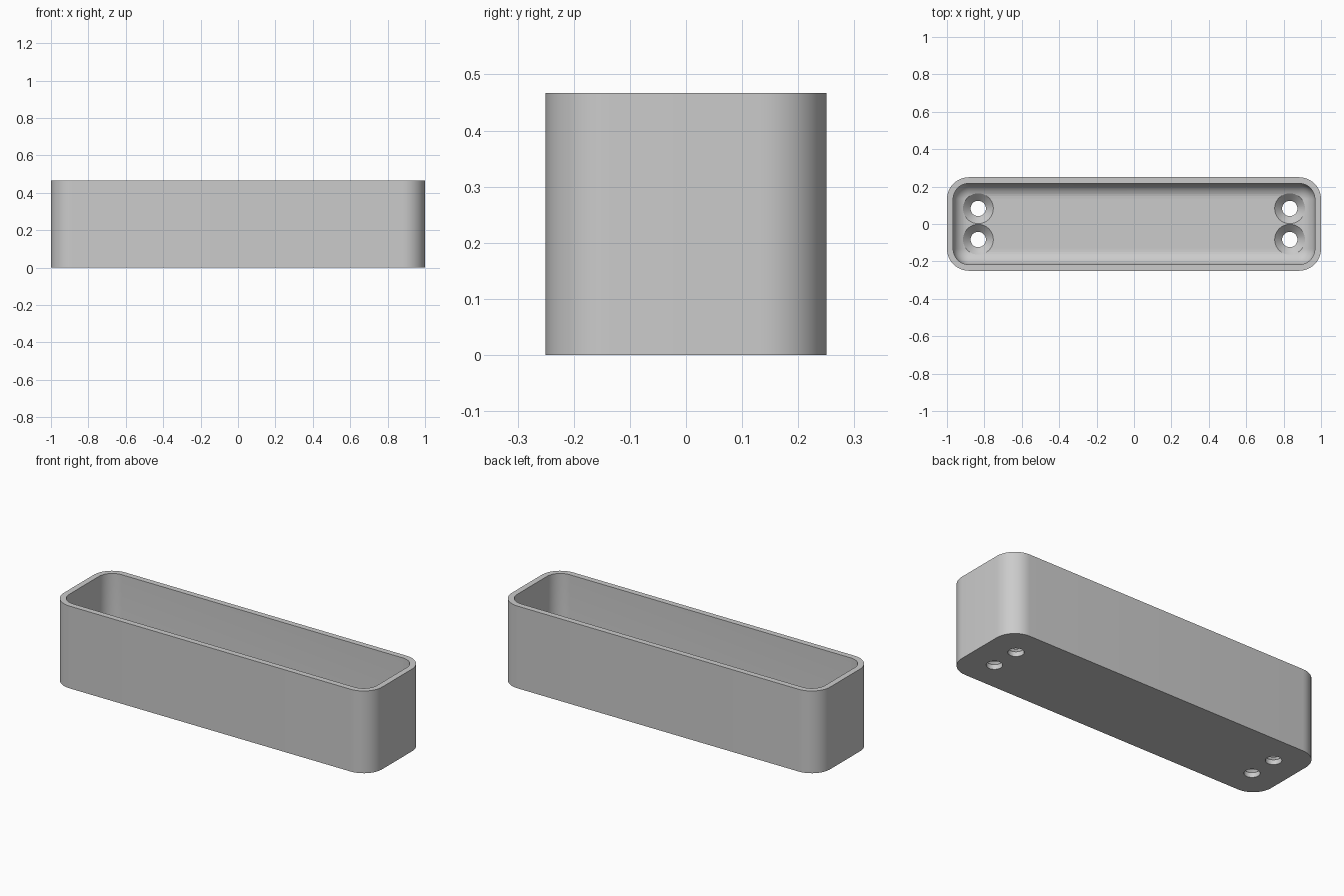
import bpy, bmesh, math

if "Cube" in bpy.data.objects:
    bpy.data.objects.remove(bpy.data.objects["Cube"])

WIDTH, DEPTH, HEIGHT = 2.0, 0.5, 0.467
WALL, FLOOR = 0.033, 0.067
CORNER, FILLET = 0.117, 0.08
HOLE_R, SINK_R = 0.041, 0.081

grey = bpy.data.materials.new("light grey plastic")
grey.use_nodes = True
colour = (0.6, 0.6, 0.6, 1)
grey.diffuse_color = colour
grey.node_tree.nodes["Principled BSDF"].inputs["Base Color"].default_value = colour


def rounded_ring(bm, inset, z, steps=12):
    """Rounded rectangle of vertices, shrunk by inset."""
    r = CORNER - inset
    cx, cy = WIDTH / 2 - CORNER, DEPTH / 2 - CORNER
    ring = []
    for quarter, (sx, sy) in enumerate([(1, 1), (-1, 1), (-1, -1), (1, -1)]):
        for i in range(steps + 1):
            a = (quarter + i / steps) * math.pi / 2
            ring.append(bm.verts.new((sx * cx + r * math.cos(a),
                                      sy * cy + r * math.sin(a), z)))
    return ring


def circle_ring(bm, x, y, radius, z, steps=40):
    return [bm.verts.new((x + radius * math.cos(i * math.tau / steps),
                          y + radius * math.sin(i * math.tau / steps), z))
            for i in range(steps)]


def loft(bm, rings):
    """Skin consecutive rings and cap both ends."""
    for a, b in zip(rings, rings[1:]):
        for i in range(len(a)):
            j = (i + 1) % len(a)
            bm.faces.new((a[i], a[j], b[j], b[i]))
    bm.faces.new(rings[0][::-1])
    bm.faces.new(rings[-1])


def finish(bm, name):
    bmesh.ops.recalc_face_normals(bm, faces=bm.faces)
    mesh = bpy.data.meshes.new(name)
    bm.to_mesh(mesh)
    bm.free()
    mesh.materials.append(grey)
    obj = bpy.data.objects.new(name, mesh)
    bpy.context.collection.objects.link(obj)
    return obj


# Open tray: outer wall, flat rim, inner wall, filleted floor
bm = bmesh.new()
rings = [rounded_ring(bm, 0, 0), rounded_ring(bm, 0, HEIGHT),
         rounded_ring(bm, WALL, HEIGHT)]
for i in range(11):
    a = i / 10 * math.pi / 2
    rings.append(rounded_ring(bm, WALL + FILLET * (1 - math.cos(a)),
                              FLOOR + FILLET * (1 - math.sin(a))))
loft(bm, rings)
tray = finish(bm, "tray")

# Four countersunk screw holes
bm = bmesh.new()
for x in (-0.833, 0.833):
    for y in (-0.083, 0.083):
        loft(bm, [circle_ring(bm, x, y, r, z) for r, z in (
            (HOLE_R, -0.05), (HOLE_R, FLOOR - 0.04),
            (SINK_R, FLOOR), (SINK_R, FLOOR + 0.1))])
cutter = finish(bm, "screw_hole_cutter")
cutter.hide_render = True

cut = tray.modifiers.new("screw holes", "BOOLEAN")
cut.operation = "DIFFERENCE"
cut.solver = "EXACT"
cut.object = cutter
bpy.context.view_layer.objects.active = tray
tray.select_set(True)
bpy.ops.object.modifier_apply(modifier=cut.name)
bpy.data.objects.remove(cutter)

bpy.ops.object.shade_smooth_by_angle(angle=math.radians(30))
